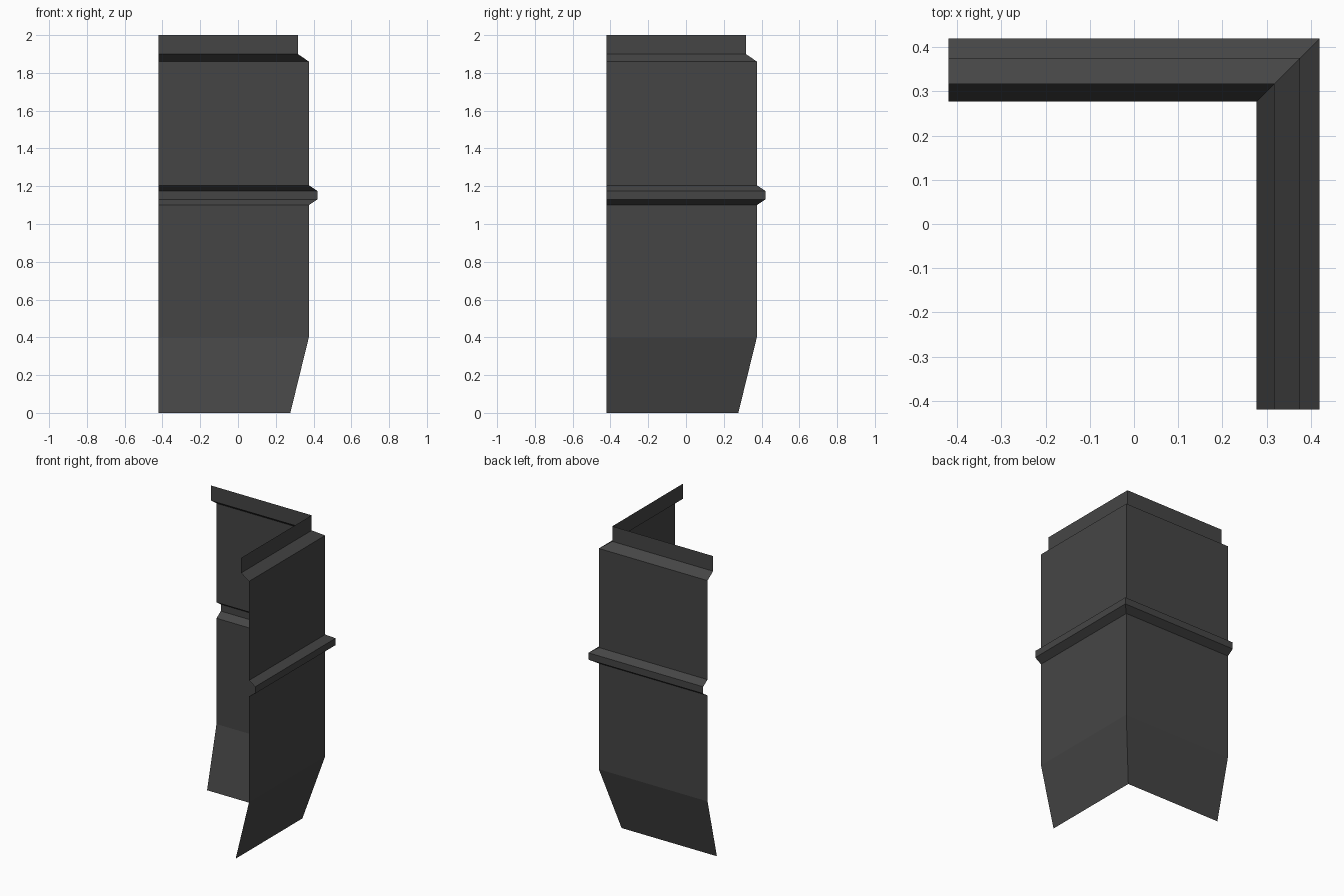
import bpy
import bmesh

if "Cube" in bpy.data.objects:
    bpy.data.objects.remove(bpy.data.objects["Cube"])

END = -0.42  # open end of both wings

# Wall section: (distance from centre, height)
profile = [
    (0.277, 0.0), (0.375, 0.40),     # sloped skirt
    (0.375, 1.10), (0.42, 1.13),     # lower wall, rail underside
    (0.42, 1.175), (0.375, 1.205),   # rail face and top
    (0.375, 1.86), (0.317, 1.90),    # upper wall, shoulder
    (0.317, 2.0),                    # top lip
]

# Sweep the section around the mitred corner
bm = bmesh.new()
rows = [[bm.verts.new(p) for p in ((END, d, z), (d, d, z), (d, END, z))]
        for d, z in profile]
for low, high in zip(rows, rows[1:]):
    for i in range(2):
        # wound so that normals point outwards (+y and +x)
        bm.faces.new((low[i + 1], low[i], high[i], high[i + 1]))

mesh = bpy.data.meshes.new("corner_wall")
bm.to_mesh(mesh)
bm.free()
wall = bpy.data.objects.new("corner_wall", mesh)
bpy.context.collection.objects.link(wall)

# Dark grey panel colour
mat = bpy.data.materials.new("dark_panel")
mat.diffuse_color = (0.06, 0.06, 0.06, 1)
mat.use_nodes = True
mat.node_tree.nodes["Principled BSDF"].inputs["Base Color"].default_value = mat.diffuse_color
mesh.materials.append(mat)
